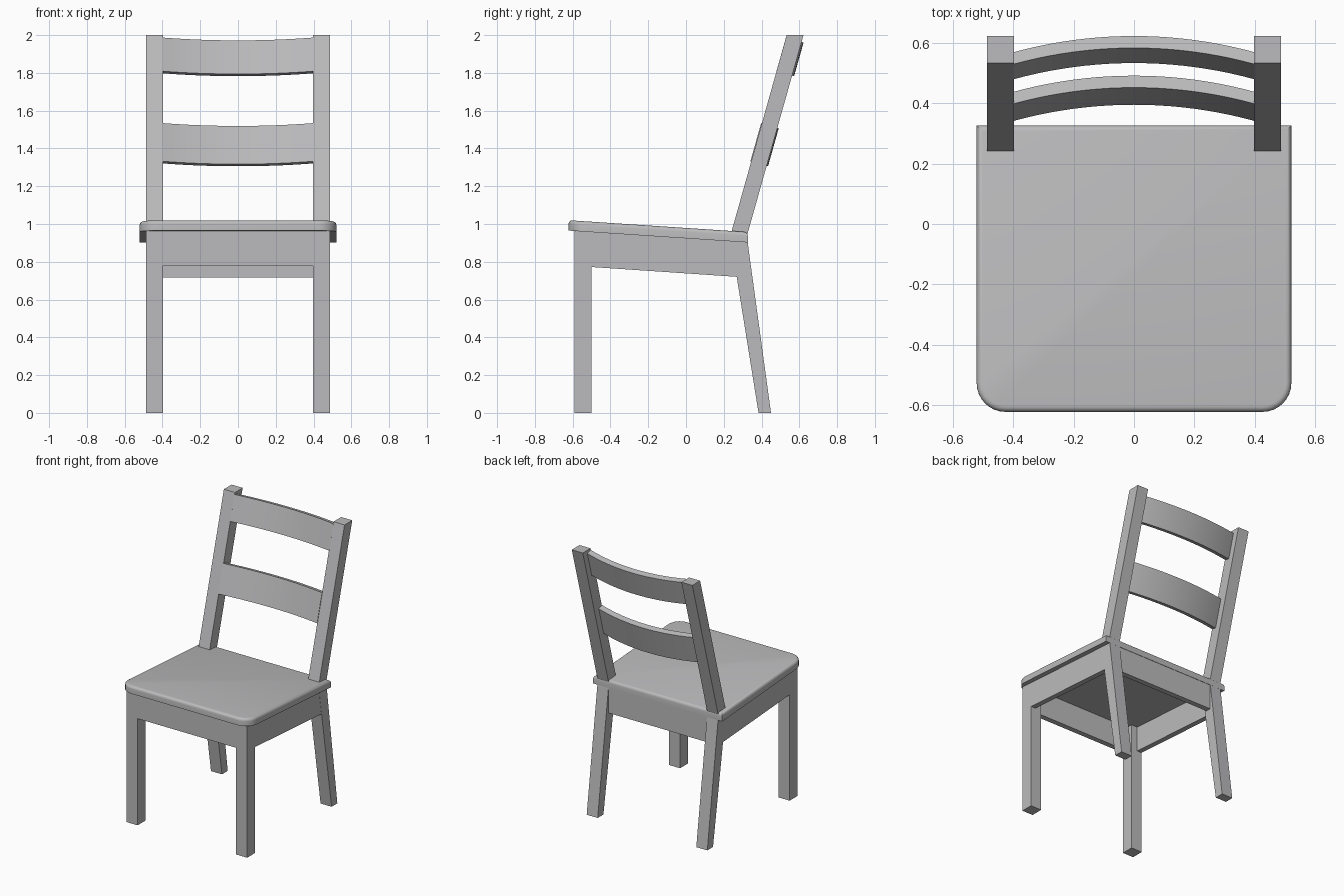
import bpy, bmesh, math

if "Cube" in bpy.data.objects:
    bpy.data.objects.remove(bpy.data.objects["Cube"])

SLOPE = -0.066                      # seat falls towards the back

def under(y):                       # underside height of the seat
    return 0.924 + SLOPE * y

gray = bpy.data.materials.new("warm gray wood")
gray.diffuse_color = (0.5, 0.5, 0.51, 1)
gray.use_nodes = True
gray.node_tree.nodes["Principled BSDF"].inputs["Base Color"].default_value = gray.diffuse_color

def finish(bm, name, smooth=False):
    bmesh.ops.recalc_face_normals(bm, faces=bm.faces)
    mesh = bpy.data.meshes.new(name)
    bm.to_mesh(mesh)
    bm.free()
    mesh.materials.append(gray)
    ob = bpy.data.objects.new(name, mesh)
    bpy.context.collection.objects.link(ob)
    if smooth:
        bpy.ops.object.select_all(action='DESELECT')
        ob.select_set(True)
        bpy.context.view_layer.objects.active = ob
        bpy.ops.object.shade_smooth_by_angle(angle=math.radians(35))
    return ob

def extrude(bm, points, offset):
    """Fill a closed outline and extrude it along the offset."""
    face = bm.faces.new([bm.verts.new(p) for p in points])
    new = bmesh.ops.extrude_face_region(bm, geom=[face], use_keep_orig=True)["geom"]
    verts = [g for g in new if isinstance(g, bmesh.types.BMVert)]
    bmesh.ops.translate(bm, verts=verts, vec=offset)

def prism(name, profile, x0, x1):
    """Side profile (y, z) extruded across x."""
    bm = bmesh.new()
    extrude(bm, [(x0, y, z) for y, z in profile], (x1 - x0, 0, 0))
    return finish(bm, name)

# Legs and side aprons
for side, s in (("left", -1), ("right", 1)):
    a, b = sorted((s * 0.398, s * 0.487))
    prism(side + "_front_leg",
          [(-0.59, 0), (-0.50, 0), (-0.50, under(-0.50)), (-0.59, under(-0.59))], a, b)
    prism(side + "_rear_leg_and_post",
          [(0.384, 0), (0.45, 0), (0.322, 0.935), (0.622, 2), (0.533, 2), (0.234, 0.935)], a, b)
    a, b = sorted((s * 0.447, s * 0.486))
    prism(side + "_apron",
          [(-0.51, 0.773), (0.29, 0.719), (0.27, under(0.27)), (-0.51, under(-0.51))], a, b)

# Front and back aprons
for name, y0, y1, z in (("front_apron", -0.589, -0.55, 0.778), ("back_apron", 0.285, 0.324, 0.718)):
    prism(name, [(y0, z), (y1, z), (y1, under(y1)), (y0, under(y0))], -0.40, 0.40)

# Seat board: rounded front corners, softened top rim, tilted back
W, FRONT, BACK, R, T = 0.521, -0.622, 0.327, 0.095, 0.055
outline = [(-W, BACK, 0)]
for cx, start in ((-W + R, math.pi), (W - R, 1.5 * math.pi)):
    for i in range(9):
        t = start + i * math.pi / 16
        outline.append((cx + R * math.cos(t), FRONT + R + R * math.sin(t), 0))
outline.append((W, BACK, 0))
bm = bmesh.new()
extrude(bm, outline, (0, 0, T))
rim = [e for e in bm.edges if all(v.co.z > T / 2 for v in e.verts)]
bmesh.ops.bevel(bm, geom=rim, offset=0.02, segments=4, profile=0.5, affect='EDGES')
for v in bm.verts:
    v.co.z += under(v.co.y)
finish(bm, "seat", True)

# Curved back slats, leaning with the posts
LEAN = math.atan(0.281)
UP = (math.sin(LEAN), math.cos(LEAN))
BACKWARD = (math.cos(LEAN), -math.sin(LEAN))

def slat(name, y, z, height, bow=0.056, thick=0.041, half=0.40, n=20):
    """(y, z) is the front bottom edge at the ends."""
    bm = bmesh.new()
    xs = [half * (2 * i / n - 1) for i in range(n + 1)]
    radius = (half ** 2 + bow ** 2) / (2 * bow)
    def point(x, extra):
        d = math.sqrt(radius ** 2 - x * x) - radius + bow + extra
        return (x, y + BACKWARD[0] * d, z + BACKWARD[1] * d)
    pts = [point(x, 0) for x in xs] + [point(x, thick) for x in reversed(xs)]
    extrude(bm, pts, (0, UP[0] * height, UP[1] * height))
    finish(bm, name, True)

slat("upper_slat", 0.479, 1.809, 0.185)
slat("lower_slat", 0.341, 1.332, 0.21)
